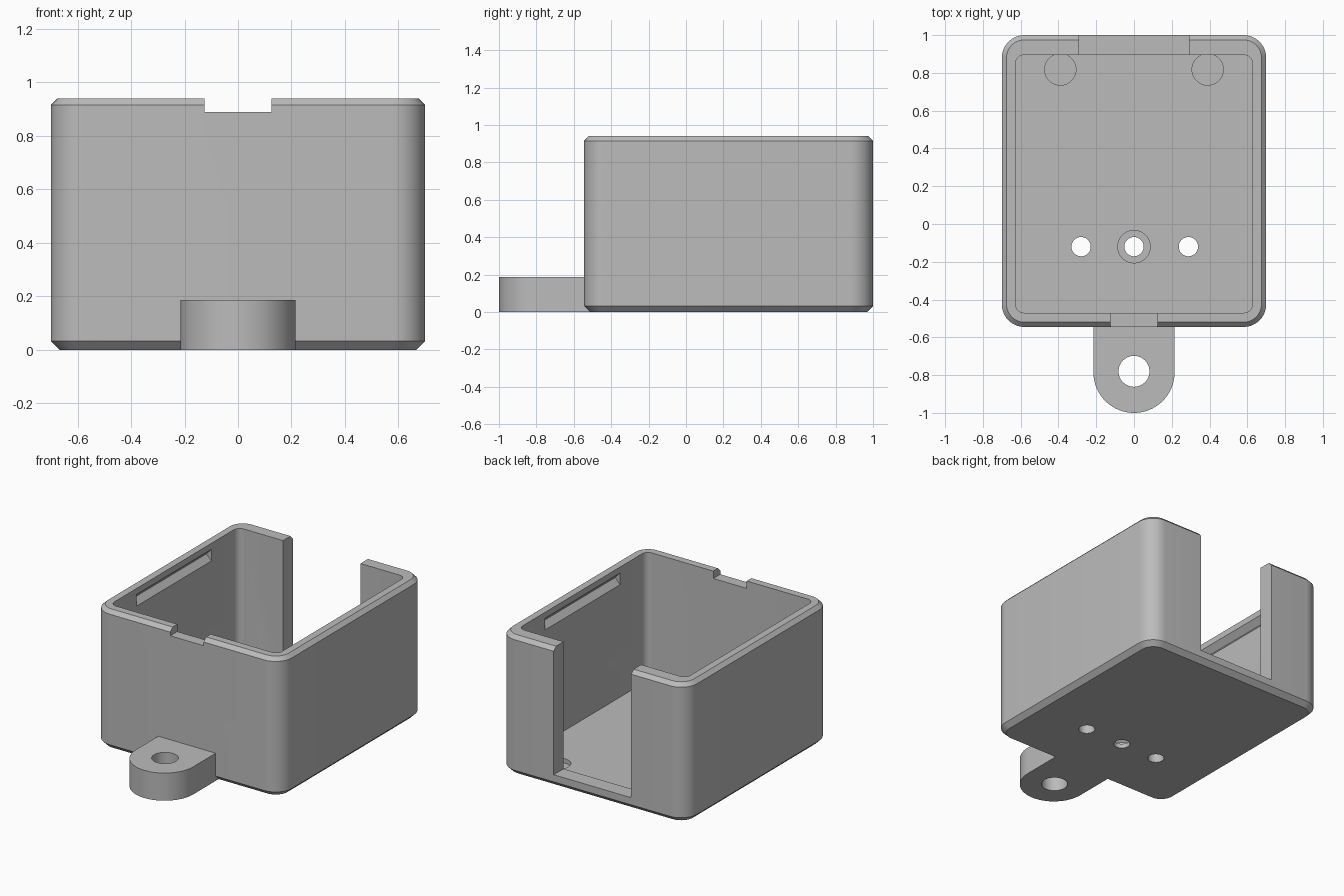
import bpy, bmesh, math

if "Cube" in bpy.data.objects:
    bpy.data.objects.remove(bpy.data.objects["Cube"])

grey = bpy.data.materials.new("grey_plastic")
grey.diffuse_color = (0.5, 0.5, 0.5, 1)
grey.use_nodes = True
grey.node_tree.nodes["Principled BSDF"].inputs["Base Color"].default_value = grey.diffuse_color


def loft(name, rings):
    """Skin a stack of equal-length closed rings and cap both ends."""
    bm = bmesh.new()
    rows = [[bm.verts.new(p) for p in ring] for ring in rings]
    n = len(rows[0])
    for a, b in zip(rows, rows[1:]):
        for i in range(n):
            j = (i + 1) % n
            bm.faces.new((a[i], a[j], b[j], b[i]))
    bm.faces.new(rows[0][::-1])
    bm.faces.new(rows[-1])
    bmesh.ops.recalc_face_normals(bm, faces=bm.faces)
    mesh = bpy.data.meshes.new(name)
    bm.to_mesh(mesh)
    bm.free()
    ob = bpy.data.objects.new(name, mesh)
    bpy.context.collection.objects.link(ob)
    mesh.materials.append(grey)
    return ob


def rounded_rect(x, y0, y1, r, z, inset=0.0, steps=10):
    """Ring of a rectangle with rounded corners, shrunk by inset."""
    pts = []
    corners = ((x - r, y1 - r), (r - x, y1 - r), (r - x, y0 + r), (x - r, y0 + r))
    for k, (cx, cy) in enumerate(corners):
        for i in range(steps + 1):
            a = math.pi / 2 * (k + i / steps)
            pts.append((cx + (r - inset) * math.cos(a), cy + (r - inset) * math.sin(a), z))
    return pts


def cylinder(name, x, y, r, z0, z1, n=48):
    return loft(name, [[(x + r * math.cos(i * math.tau / n), y + r * math.sin(i * math.tau / n), z)
                        for i in range(n)] for z in (z0, z1)])


def block(name, x0, x1, y0, y1, z0, z1):
    return loft(name, [[(x0, y0, z), (x1, y0, z), (x1, y1, z), (x0, y1, z)] for z in (z0, z1)])


def cut(ob, cutter):
    mod = ob.modifiers.new("cut", 'BOOLEAN')
    mod.operation = 'DIFFERENCE'
    mod.solver = 'EXACT'
    mod.object = cutter
    bpy.ops.object.select_all(action='DESELECT')
    bpy.context.view_layer.objects.active = ob
    ob.select_set(True)
    bpy.ops.object.modifier_apply(modifier=mod.name)
    bpy.data.objects.remove(cutter)


def smooth(ob):
    bpy.ops.object.select_all(action='DESELECT')
    bpy.context.view_layer.objects.active = ob
    ob.select_set(True)
    bpy.ops.object.shade_smooth_by_angle(angle=math.radians(30))


# Outer shell with chamfered bottom and top rims
W, Y0, Y1, H, R = 0.70, -0.545, 1.0, 0.94, 0.12
body = loft("box_body", [rounded_rect(W, Y0, Y1, R, z, inset) for z, inset in
                         ((0, 0.032), (0.032, 0), (H - 0.025, 0), (H, 0.025))])

# Inner cavity down to the floor
FLOOR = 0.06
cut(body, loft("cavity", [rounded_rect(0.627, -0.47, 0.895, 0.045, z) for z in (FLOOR, 1.2)]))

# Tall rear opening above a low sill, and small front notch
cut(body, block("rear_opening", -0.29, 0.29, 0.85, 1.2, 0.08, 1.2))
cut(body, block("front_notch", -0.125, 0.125, -0.7, -0.44, 0.89, 1.2))

# V-shaped snap grooves inside both side walls
for s in (-1, 1):
    cut(body, loft("snap_groove", [[(s * 0.60, y, 0.79), (s * 0.662, y, 0.86), (s * 0.60, y, 0.93)]
                                   for y in (-0.19, 0.61)]))

# Floor holes, counterbore of the middle one, and shallow round pockets
for x in (-0.28, 0, 0.288):
    cut(body, cylinder("floor_hole", x, -0.12, 0.051, -0.2, 0.3))
cut(body, cylinder("counterbore", 0, -0.12, 0.086, 0.03, 0.2))
for x in (-0.39, 0.39):
    cut(body, cylinder("round_pocket", x, 0.818, 0.083, 0.03, 0.075))
smooth(body)

# Rounded mounting tab with a through hole
TR, TY = 0.215, -0.785
outline = [(TR, -0.513), (-TR, -0.513)]
outline += [(TR * math.cos(a), TY + TR * math.sin(a))
            for a in (math.pi + math.pi * i / 32 for i in range(33))]
tab = loft("mounting_tab", [[(x, y, z) for x, y in outline] for z in (0, 0.187)])
cut(tab, cylinder("tab_hole", 0, -0.78, 0.082, -0.2, 0.4))
smooth(tab)
